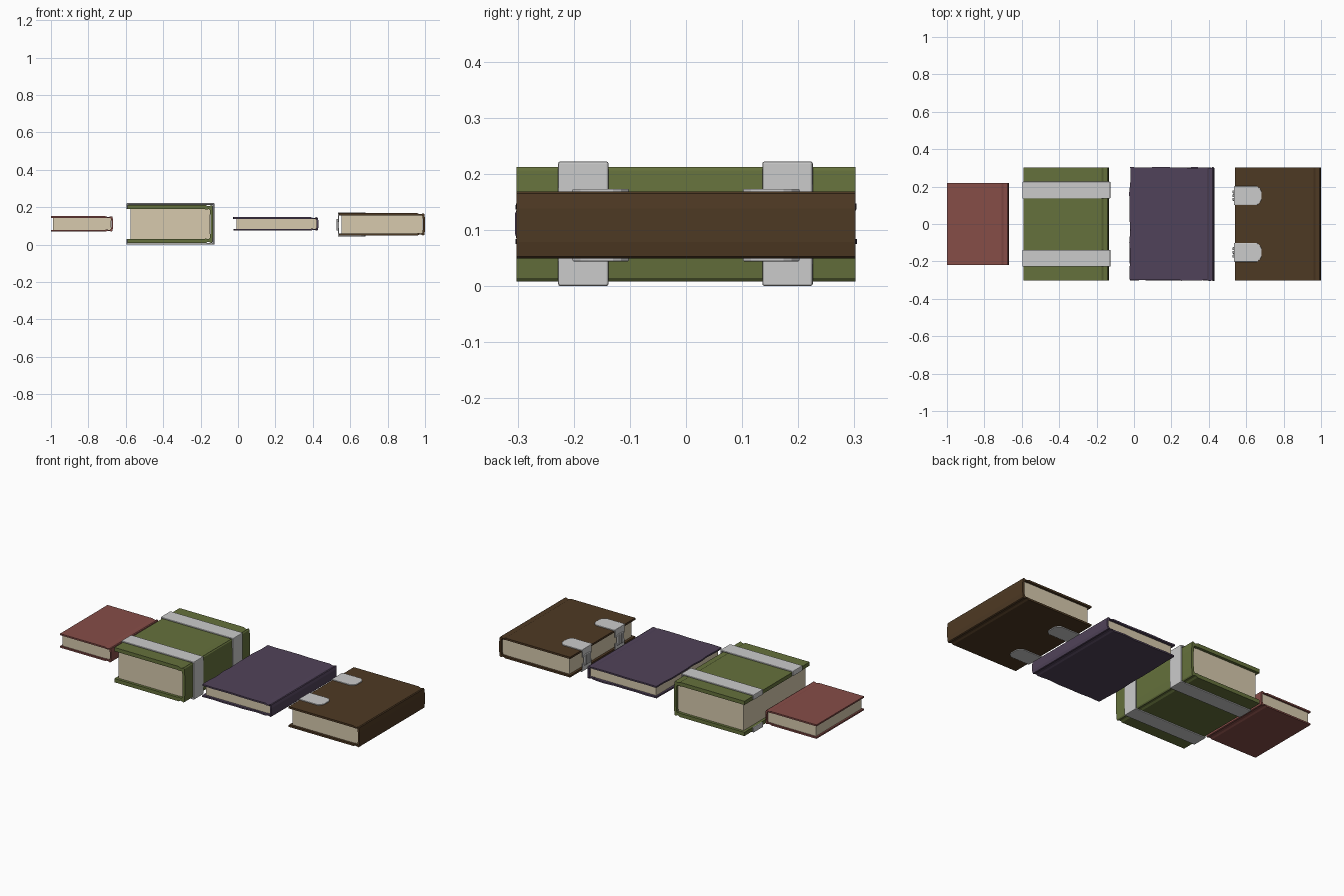
import bpy, bmesh, random

if "Cube" in bpy.data.objects:
    bpy.data.objects.remove(bpy.data.objects["Cube"])
random.seed(4)


def material(name, rgb):
    m = bpy.data.materials.new(name)
    m.diffuse_color = (*rgb, 1)
    m.use_nodes = True
    m.node_tree.nodes["Principled BSDF"].inputs["Base Color"].default_value = m.diffuse_color
    return m


PAPER = material("paper", (0.68, 0.59, 0.42))
METAL = material("metal", (0.58, 0.58, 0.58))


def make(name, verts, faces, mat, bevel=0):
    me = bpy.data.meshes.new(name)
    me.from_pydata(verts, [], faces)
    me.materials.append(mat)
    bm = bmesh.new()
    bm.from_mesh(me)
    bmesh.ops.recalc_face_normals(bm, faces=bm.faces)
    bm.to_mesh(me)
    bm.free()
    ob = bpy.data.objects.new(name, me)
    bpy.context.collection.objects.link(ob)
    if bevel:
        b = ob.modifiers.new("bevel", 'BEVEL')
        b.width, b.segments = bevel, 2
    return ob


def loft(name, outer, inner, ys, mat, bevel=0, wear=0):
    """Sweep a C section (matching outer and inner point rows) along y."""
    n = len(outer)
    ring, m = outer + inner[::-1], 2 * n
    end_wear = [random.uniform(-wear, wear) for _ in range(n)]
    end_wear += end_wear[::-1]
    verts, faces = [], []
    for k, y in enumerate(ys):
        nick = [random.uniform(-wear, wear) for _ in range(2)]
        for i, (x, z) in enumerate(ring):
            dx = nick[0] if i in (0, m - 1) else nick[1] if i in (n - 1, n) else 0
            dy = end_wear[i] if k in (0, len(ys) - 1) else 0
            verts.append((x + dx, y + dy, z))
    last = (len(ys) - 1) * m
    for k in range(len(ys) - 1):
        for i in range(m):
            j = (i + 1) % m
            faces.append((k * m + i, k * m + j, k * m + m + j, k * m + m + i))
    for i in range(n - 1):
        a, b, c, d = i, m - 1 - i, m - 2 - i, i + 1
        faces.append((a, d, c, b))
        faces.append((last + a, last + b, last + c, last + d))
    return make(name, verts, faces, mat, bevel)


def box(name, x0, x1, y0, y1, z0, z1, mat, bevel=0):
    v = [(x, y, z) for x in (x0, x1) for y in (y0, y1) for z in (z0, z1)]
    f = [(0, 1, 3, 2), (4, 6, 7, 5), (0, 4, 5, 1), (2, 3, 7, 6), (0, 2, 6, 4), (1, 5, 7, 3)]
    return make(name, v, f, mat, bevel)


def mirrored(points, zc):
    """Complete an upper half section with its reflection about height zc."""
    return [(x, zc + z) for x, z in points] + [(x, zc - z) for x, z in points[::-1]]


def book(name, x0, x1, half, z0, z1, t, rgb, inset, wear=0):
    zc, h = (z0 + z1) / 2, (z1 - z0) / 2
    g, s = min(0.006, t * 0.45), min(t, 0.014)
    # upper half of the cover: board, hinge groove, rounded spine
    board = [x0 + (x1 - 0.04 - x0) * i / 6 for i in range(7)] if wear else [x0, x1 - 0.04]
    out = [(x, h) for x in board]
    inn = [(x, h - t) for x in board]
    for dx, dz in ((0.03, g), (0.022, g), (0.009, 0)):
        out.append((x1 - dx, h - dz))
        inn.append((x1 - dx - s, h - t - dz * 0.3))
    for dx, f in ((0.004, 0.94), (0, 0.5)):
        out.append((x1 - dx, h * f))
        inn.append((x1 - dx - s, (h - t) * f))
    steps = 9 if wear else 1
    ys = [-half + 2 * half * k / steps for k in range(steps + 1)]
    loft(name + "_cover", mirrored(out, zc), mirrored(inn, zc), ys,
         material(name + "_leather", rgb), 0, wear)
    # page block
    box(name + "_pages", x0 + inset, x1 - s - 0.002, -half + inset, half - inset,
        z0 + t - 0.001, z1 - t + 0.001, PAPER)


book("red_book", -1.0, -0.668, 0.22, 0.07, 0.152, 0.009, (0.24, 0.074, 0.064), 0.01)
book("green_book", -0.59, -0.133, 0.302, 0.008, 0.212, 0.022, (0.13, 0.165, 0.045), 0.016)
book("purple_book", -0.022, 0.43, 0.301, 0.075, 0.147, 0.009, (0.081, 0.055, 0.10), 0.014, 0.004)
book("brown_book", 0.54, 1.0, 0.302, 0.049, 0.168, 0.011, (0.076, 0.041, 0.017), 0.014)

# straps wrapped around the green book, hooked over the board edges
for side, y in (("front", -0.183), ("back", 0.181)):
    outer = [(-0.597, 0.08), (-0.597, 0.111), (-0.126, 0.111)]
    inner = [(-0.589, 0.08), (-0.589, 0.102), (-0.135, 0.102)]
    loft(side + "_strap", mirrored(outer, 0.111), mirrored(inner, 0.111),
         [y - 0.045, y + 0.045], METAL, 0.004)

# clasps on the brown book: pointed plates above and below, joined by a hinged arm
half_outline = [(0.535, 0.05), (0.658, 0.05), (0.674, 0.036), (0.681, 0.022)]
outline = [(x, -y) for x, y in half_outline] + half_outline[::-1]
n = len(outline)
for side, y in (("front", -0.152), ("back", 0.152)):
    for level, za, zb in (("upper", 0.165, 0.173), ("lower", 0.044, 0.052)):
        v = [(x, y + dy, z) for z in (za, zb) for x, dy in outline]
        f = [tuple(range(n))[::-1], tuple(range(n, 2 * n))]
        f += [(i, (i + 1) % n, n + (i + 1) % n, n + i) for i in range(n)]
        make(f"{side}_{level}_clasp_plate", v, f, METAL, 0.0015)
    for level, za, zb in (("upper", 0.125, 0.172), ("lower", 0.045, 0.09)):
        box(f"{side}_{level}_clasp_arm", 0.534, 0.541, y - 0.042, y + 0.042, za, zb, METAL, 0.002)
    for i in (-1, 0, 1):
        yc = y + i * 0.02
        box(f"{side}_clasp_finger", 0.527, 0.541, yc - 0.008, yc + 0.008, 0.075, 0.138, METAL, 0.004)
